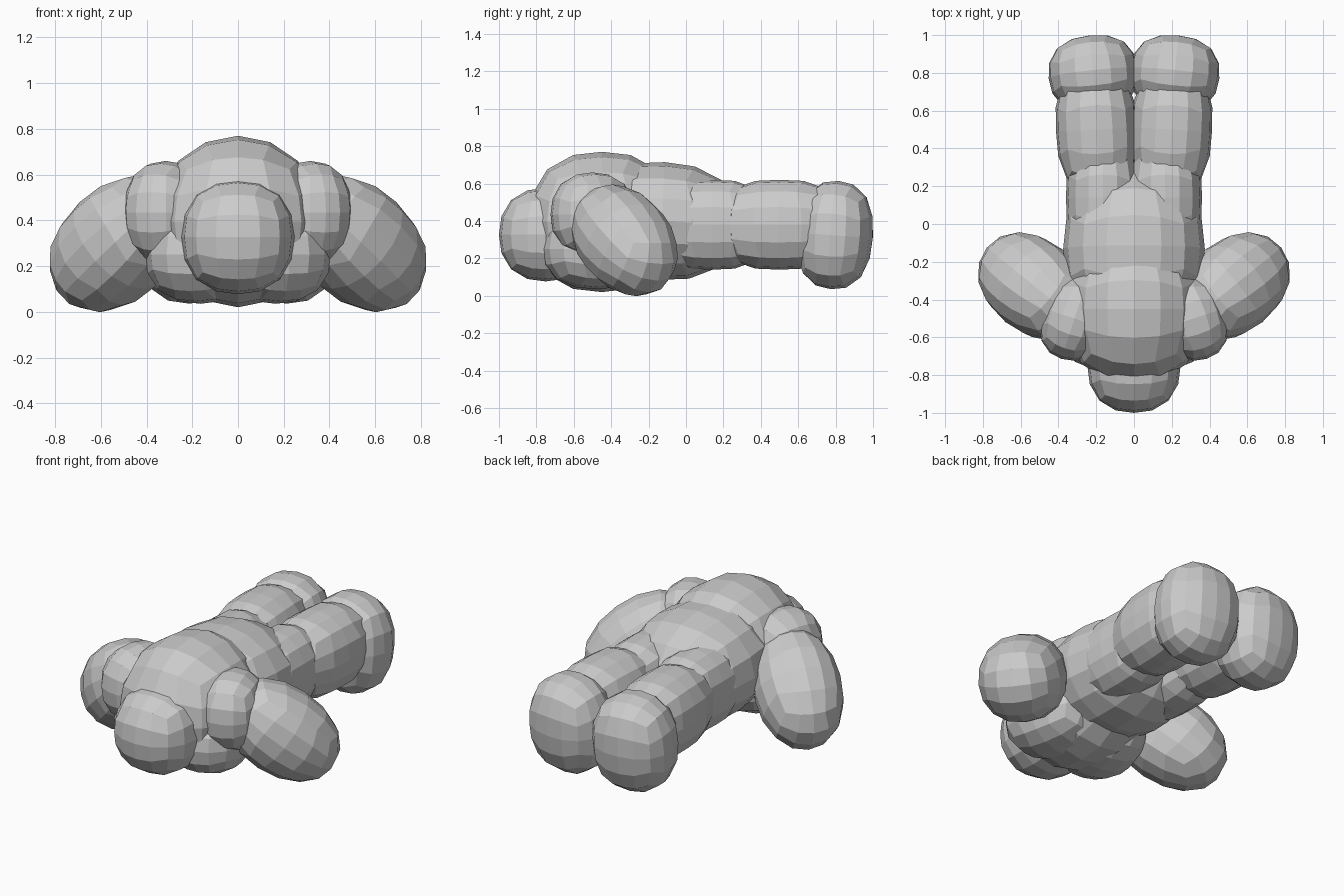
import bpy, bmesh, math
from mathutils import Vector, Matrix, Euler

if "Cube" in bpy.data.objects:
    bpy.data.objects.remove(bpy.data.objects["Cube"])

grey = bpy.data.materials.new("plain grey")
grey.diffuse_color = (0.6, 0.6, 0.6, 1)
grey.use_nodes = True
grey.node_tree.nodes["Principled BSDF"].inputs["Base Color"].default_value = grey.diffuse_color


def rounded_block(name, centre, half, rot=Matrix(), p=2.4, q=None, n=4):
    """Cube grid puffed out to a soft, faceted block.
    p sets how boxy it is along y, q how boxy its x-z section is."""
    q = q or p
    bm = bmesh.new()
    bmesh.ops.create_cube(bm, size=2)
    bmesh.ops.subdivide_edges(bm, edges=bm.edges[:], cuts=n - 1, use_grid_fill=True)
    for v in bm.verts:
        c = Vector([math.tan(a * math.pi / 4) for a in v.co])
        section = (abs(c.x) ** q + abs(c.z) ** q) ** (p / q)
        c /= (section + abs(c.y) ** p) ** (1 / p)
        v.co = rot @ Vector([a * h for a, h in zip(c, half)]) + Vector(centre)
    mesh = bpy.data.meshes.new(name)
    bm.to_mesh(mesh)
    bm.free()
    mesh.materials.append(grey)
    ob = bpy.data.objects.new(name, mesh)
    bpy.context.collection.objects.link(ob)
    return ob


def pair(name, *args, **kw):
    """Block on the +x side with its mirror image."""
    m = rounded_block(name, *args, **kw).modifiers.new("mirror", 'MIRROR')
    m.use_axis = (True, False, False)
    m.use_mirror_merge = False


def turn(x=0, y=0, z=0):
    return Euler([math.radians(a) for a in (x, y, z)]).to_matrix().to_4x4()


# head and trunk
rounded_block("head", (0, -0.75, 0.327), (0.247, 0.25, 0.25), p=2.3)
rounded_block("chest", (0, -0.45, 0.395), (0.37, 0.39, 0.375), p=2.4, q=2.0)
rounded_block("belly", (0, -0.13, 0.40), (0.375, 0.41, 0.315), turn(x=-3), p=2.4, q=2.1)
pair("lower_chest", (0.165, -0.48, 0.25), (0.235, 0.29, 0.215), turn(z=12), p=2.3)

# arms
pair("shoulder", (0.315, -0.50, 0.435), (0.175, 0.225, 0.225), turn(z=18), p=2.3)
axis = Vector((0.62, 0.50, -0.60)).to_track_quat('Z', 'Y').to_matrix().to_4x4()
pair("arm", (0.525, -0.33, 0.297), (0.245, 0.245, 0.36), axis, p=2.15)

# legs
pair("hip", (0.165, 0.14, 0.38), (0.195, 0.30, 0.24), p=3, q=2.3)
pair("thigh", (0.198, 0.50, 0.38), (0.215, 0.32, 0.24), turn(z=-3), p=3, q=2.3)
pair("foot", (0.215, 0.795, 0.325), (0.238, 0.205, 0.29), turn(x=-4, z=-6), p=2.4)
